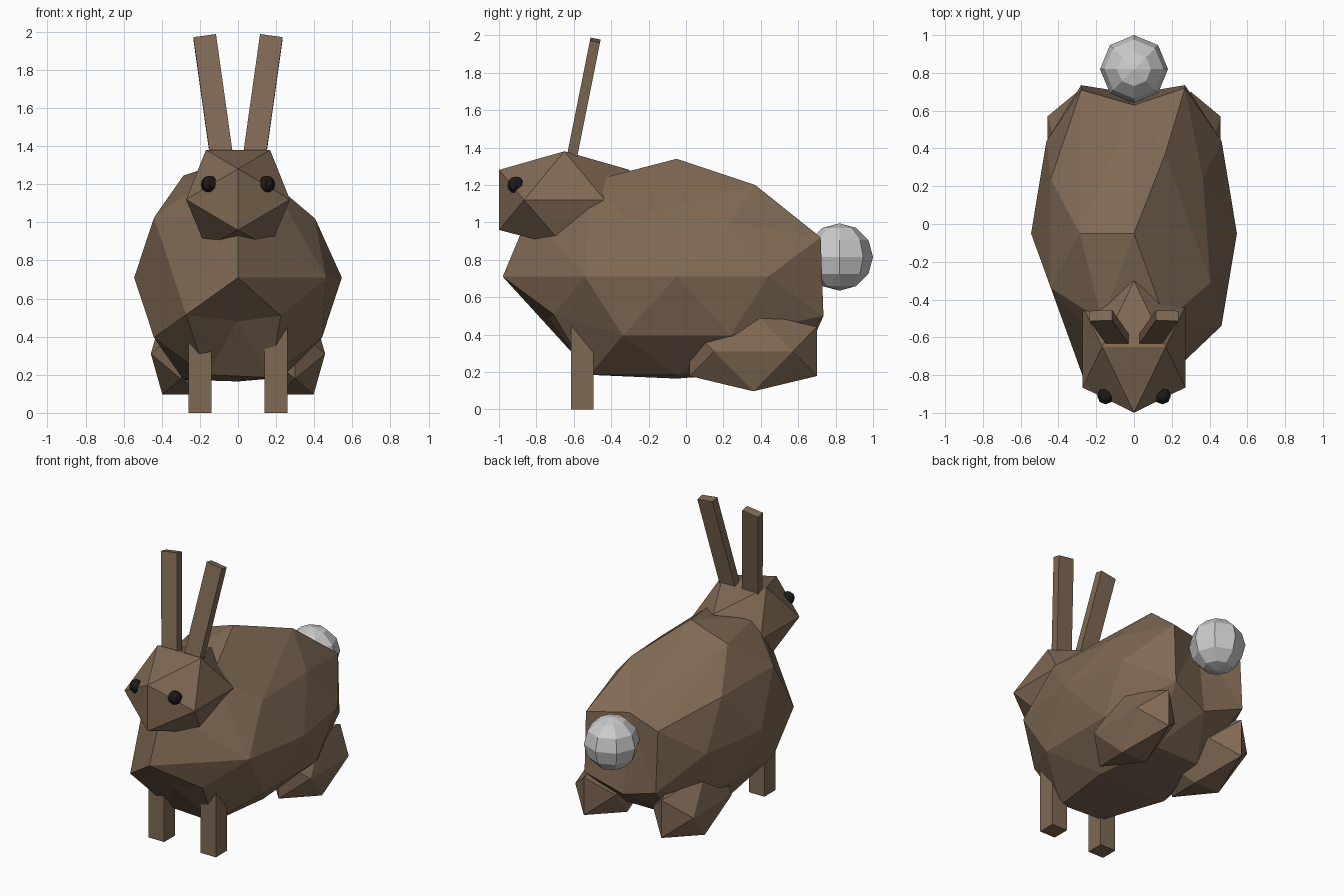
import bpy, bmesh, math
from mathutils import Vector

if "Cube" in bpy.data.objects:
    bpy.data.objects.remove(bpy.data.objects["Cube"])

def material(name, rgb):
    m = bpy.data.materials.new(name)
    m.diffuse_color = (*rgb, 1)
    m.use_nodes = True
    m.node_tree.nodes["Principled BSDF"].inputs["Base Color"].default_value = m.diffuse_color
    return m

FUR = material("brown_fur", (0.215, 0.142, 0.088))
BLACK = material("black", (0.012, 0.01, 0.01))
A, B = 0.5257, 0.8507            # unit icosahedron coordinates
L, M, S = 0.809, 0.5, 0.309      # its edge midpoints

def finish(name, bm, mat=None):
    bmesh.ops.recalc_face_normals(bm, faces=bm.faces)
    me = bpy.data.meshes.new(name)
    bm.to_mesh(me)
    bm.free()
    if mat:
        me.materials.append(mat)
    ob = bpy.data.objects.new(name, me)
    bpy.context.collection.objects.link(ob)
    return ob

def ico_dirs(fine=False):
    """Icosahedron directions, optionally with the edge midpoints."""
    base = []
    for s in (-1, 1):
        for t in (-1, 1):
            base += [Vector((s*A, 0, t*B)), Vector((0, s*B, t*A)), Vector((s*B, t*A, 0))]
    if not fine:
        return base
    mids = [(p + q).normalized() for i, p in enumerate(base) for q in base[:i]
            if (p - q).length < 1.1]
    return base + mids

def lookup(table, d):
    return next((Vector(to) for src, to in table if (d - Vector(src)).length < 0.01), None)

def faceted(name, dirs, center, radii, floor=-9, shifts=(), dents=()):
    """Hull of scaled directions; shifts act before the hull, dents after."""
    bm = bmesh.new()
    moved = []
    for d in dirs:
        co = Vector([c + r*k for c, r, k in zip(center, radii, d)])
        co = lookup(shifts, d) or co
        co.z = max(co.z, floor)
        v = bm.verts.new(co)
        to = lookup(dents, d)
        if to:
            moved.append((v, to))
    bmesh.ops.convex_hull(bm, input=bm.verts[:])
    bmesh.ops.delete(bm, geom=[v for v in bm.verts if not v.link_faces], context='VERTS')
    for v, to in moved:
        if v.is_valid:
            v.co = to
    return finish(name, bm, FUR)

def bar(name, a, b, width, depth):
    """Square bar from point a to point b."""
    a, b = Vector(a), Vector(b)
    axis = (b - a).normalized()
    side = (Vector((1, 0, 0)) - axis*axis.x).normalized()
    back = axis.cross(side)
    bm = bmesh.new()
    for p in (a, b):
        for s in (-1, 1):
            for t in (-1, 1):
                bm.verts.new(p + side*s*width/2 + back*t*depth/2)
    bmesh.ops.convex_hull(bm, input=bm.verts[:])
    bmesh.ops.dissolve_limit(bm, angle_limit=0.01, verts=bm.verts[:], edges=bm.edges[:])
    return finish(name, bm, FUR)

def ball(name, loc, radius, mat=None):
    bm = bmesh.new()
    bmesh.ops.create_uvsphere(bm, u_segments=8, v_segments=6, radius=radius)
    bmesh.ops.translate(bm, verts=bm.verts, vec=loc)
    return finish(name, bm, mat)

# Body: fine icosahedron with a few corners left out, dented front and rear
skipped = [Vector(v) for v in ((0, 1, 0), (A, 0, B), (-B, -A, 0), (-S, M, L),
                               (M, -L, S), (-M, -L, S))]
dirs = [d for d in ico_dirs(True) if all((d - s).length > 0.01 for s in skipped)]
faceted("body", dirs, (0, -0.05, 0.71), (0.545, 0.93, 0.63), 0.165,
        shifts=[((M, L, -S), (0.27, 0.735, 0.5)), ((-M, L, -S), (-0.28, 0.735, 0.5)),
                ((M, L, S), (0.27, 0.72, 0.92)), ((-M, L, S), (-0.28, 0.71, 0.92)),
                ((S, M, L), (0.165, 0.37, 1.2)), ((M, -L, -S), (0.225, -0.71, 0.51)),
                ((L, S, M), (0.365, 0.24, 1.0)), ((L, -S, M), (0.405, -0.31, 1.02)),
                ((A, 0, -B), (0.23, -0.05, 0.185)), ((S, -M, -L), (0.168, -0.515, 0.185))],
        dents=[((0, B, A), (0, 0.63, 0.95)), ((0, B, -A), (0, 0.69, 0.40)),
               ((0, -B, -A), (0, -0.73, 0.48))])

# Head
faceted("head", ico_dirs(), (0, -0.65, 1.12), (0.32, 0.41, 0.306), 0.87)

# Paired parts
for s, side in ((-1, "left"), (1, "right")):
    faceted("thigh_" + side, ico_dirs(), (s*0.30, 0.36, 0.31), (0.185, 0.4, 0.25))
    bar("front_leg_" + side, (s*0.2, -0.555, 0), (s*0.2, -0.555, 0.48), 0.12, 0.12)
    bar("ear_" + side, (s*0.08, -0.62, 1.30), (s*0.175, -0.485, 1.975), 0.12, 0.055)
    ball("eye_" + side, (s*0.15, -0.91, 1.2), 0.045, BLACK)

# Tail
ball("tail", (0, 0.82, 0.815), 0.18)
